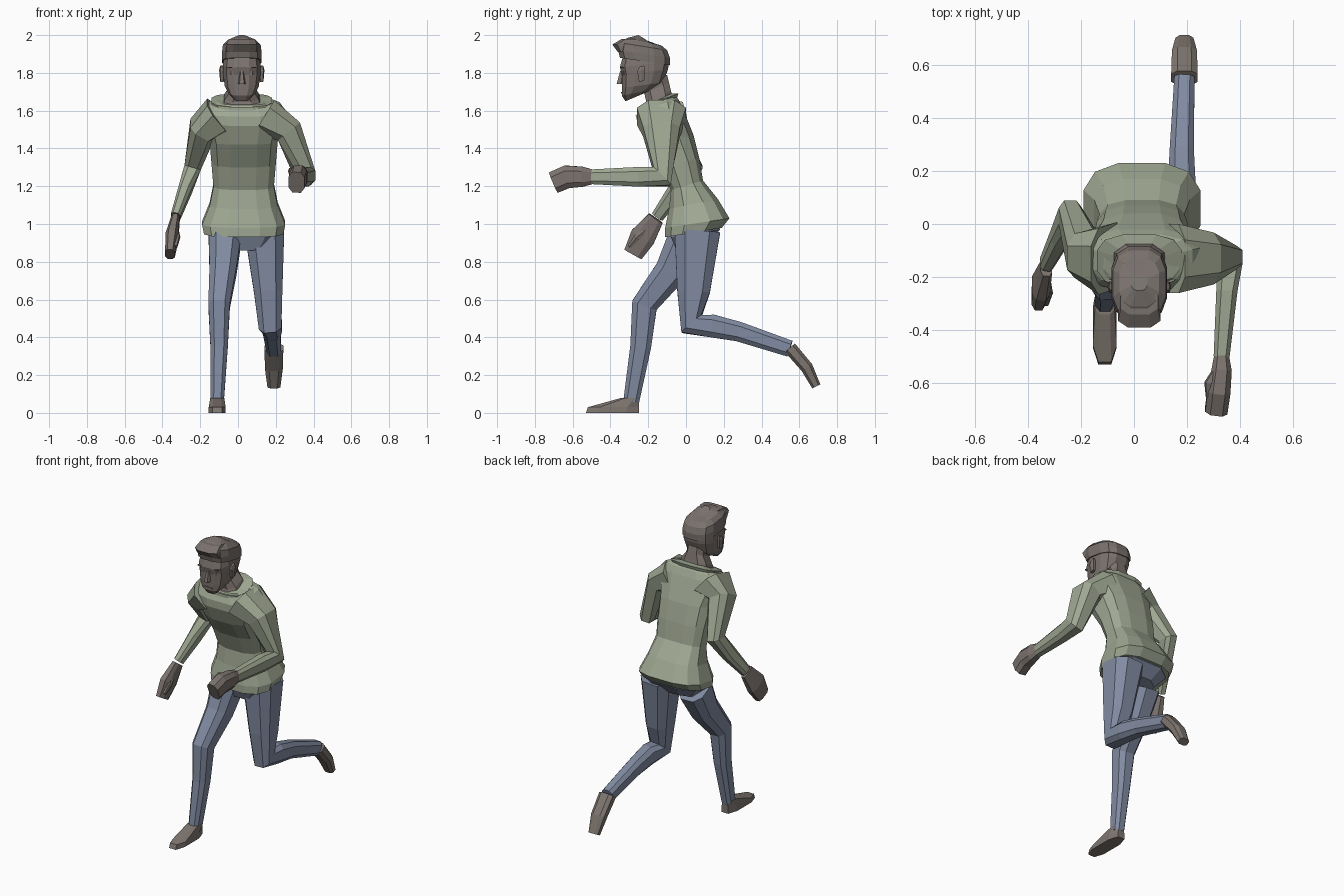
import bpy
import bmesh
from math import pi, cos, sin, copysign
from mathutils import Vector

default = bpy.data.objects.get("Cube")
if default:
    bpy.data.objects.remove(default, do_unlink=True)


def material(name, red, green, blue):
    mat = bpy.data.materials.new(name)
    mat.use_nodes = True
    colour = (red, green, blue, 1)
    mat.diffuse_color = colour
    mat.node_tree.nodes["Principled BSDF"].inputs["Base Color"].default_value = colour
    return mat


skin = material("brown skin", .2, .17, .155)
hair = material("brown hair", .19, .165, .15)
leather = material("taupe leather", .21, .18, .16)
sage = material("sage green cloth", .35, .39, .29)
denim = material("dusty blue denim", .22, .26, .36)


def outline(sides, power=.7):
    """Rounded box outline with flat sides, scaled to touch plus and minus one."""
    angles = [(step + .5) * 2 * pi / sides for step in range(sides)]
    points = [[copysign(abs(value) ** power, value) for value in (cos(angle), sin(angle))]
              for angle in angles]
    widest = max(max(point) for point in points)
    return [(along / widest, across / widest) for along, across in points]


def bridge(name, mat, loops):
    """Bridge consecutive point loops into one closed flat-shaded object."""
    bm = bmesh.new()
    rows = [[bm.verts.new(point) for point in loop] for loop in loops]
    for lower, upper in zip(rows, rows[1:]):
        for i in range(len(lower)):
            bm.faces.new((lower[i - 1], lower[i], upper[i], upper[i - 1]))
    bm.faces.new(rows[0])
    bm.faces.new(rows[-1])
    bmesh.ops.recalc_face_normals(bm, faces=bm.faces)
    mesh = bpy.data.meshes.new(name)
    bm.to_mesh(mesh)
    bm.free()
    mesh.materials.append(mat)
    bpy.context.scene.collection.objects.link(bpy.data.objects.new(name, mesh))


def loft(name, mat, x, rise, rings, sides=8):
    """Stacked rings (half width, front y, back y, front z); the back is higher by rise."""
    loops = []
    for half_width, front_y, back_y, front_z in rings:
        front = Vector((x, front_y, front_z))
        back = Vector((x, back_y, front_z + rise))
        centre, depth = (front + back) / 2, (front - back) / 2
        width = Vector((half_width, 0, 0))
        loops.append([centre + depth * along + width * across
                      for along, across in outline(sides)])
    bridge(name, mat, loops)


def limb(name, mat, path, root, joint, tip, depth_ratio, sides=8):
    """Mitred tube whose half width runs from root through the middle joint to the tip."""
    points = [Vector(point) for point in path]
    last = len(points) - 1
    loops = []
    for i, point in enumerate(points):
        incoming = (point - points[max(i - 1, 0)]).normalized()
        outgoing = (points[min(i + 1, last)] - point).normalized()
        tangent = (incoming + outgoing).normalized()
        sideways = Vector((1, 0, 0))
        sideways = (sideways - tangent * sideways.dot(tangent)).normalized()
        depth = tangent.cross(sideways) * depth_ratio
        travel = 2 * i / last
        if travel < 1:
            size = root + (joint - root) * travel
        else:
            size = joint + (tip - joint) * (travel - 1)
        loops.append([point + (sideways * across + depth * along) * size
                      for along, across in outline(sides)])
    bridge(name, mat, loops)


# Shirt body leaning forward, from flared hem to neckline
loft("shirt_body", sage, .03, .05, [
    (.21, -.11, .19, .93),
    (.22, -.11, .23, .98),
    (.18, -.09, .17, 1.08),
    (.16, -.08, .09, 1.18),
    (.17, -.13, .07, 1.3),
    (.18, -.21, .04, 1.42),
    (.21, -.25, 0, 1.52),
    (.22, -.25, -.02, 1.57),
    (.19, -.23, -.04, 1.61),
    (.14, -.22, -.06, 1.63)], sides=12)

# Wide folded collar lying on the shoulders
loft("shirt_collar", sage, .02, .07, [
    (.15, -.235, -.05, 1.59),
    (.16, -.235, -.04, 1.62),
    (.1, -.21, -.08, 1.62)], sides=12)

# Sleeves: left arm bent forward, right arm swung back
limb("left_sleeve", sage, [
    (.14, -.13, 1.57),
    (.27, -.13, 1.49),
    (.36, -.13, 1.25),
    (.35, -.25, 1.25),
    (.33, -.5, 1.25)], root=.1, joint=.05, tip=.03, depth_ratio=1.3)
limb("right_sleeve", sage, [
    (-.1, -.13, 1.57),
    (-.19, -.11, 1.5),
    (-.24, .03, 1.3),
    (-.28, -.05, 1.18),
    (-.33, -.15, 1.04)], root=.1, joint=.045, tip=.026, depth_ratio=1.3)

# Loosely closed hands with thumbs
limb("left_hand", skin, [
    (.33, -.49, 1.25),
    (.33, -.55, 1.25),
    (.32, -.63, 1.25),
    (.31, -.7, 1.22)], root=.027, joint=.044, tip=.042, depth_ratio=1.4)
limb("left_thumb", skin, [
    (.32, -.54, 1.27),
    (.28, -.6, 1.28),
    (.28, -.65, 1.27)], root=.016, joint=.016, tip=.01, depth_ratio=1.2, sides=6)
limb("right_hand", skin, [
    (-.33, -.16, 1.03),
    (-.35, -.23, .93),
    (-.36, -.28, .84)], root=.022, joint=.034, tip=.026, depth_ratio=2)
limb("right_thumb", skin, [
    (-.33, -.2, .98),
    (-.32, -.26, .93),
    (-.33, -.3, .88)], root=.014, joint=.015, tip=.01, depth_ratio=1.2, sides=6)

# Jeans: pelvis, left leg kicked back, right leg stepping forward
loft("jeans_pelvis", denim, .04, .04, [
    (.13, -.05, .12, .86),
    (.19, -.08, .18, .93),
    (.17, -.09, .17, .98)])
limb("left_jean_leg", denim, [
    (.14, .06, .96),
    (.15, .05, .8),
    (.16, .04, .64),
    (.17, .03, .47),
    (.18, .14, .46),
    (.18, .28, .43),
    (.19, .55, .34)], root=.105, joint=.06, tip=.038, depth_ratio=1.15)
limb("right_jean_leg", denim, [
    (-.07, 0, .91),
    (-.08, -.08, .75),
    (-.1, -.22, .57),
    (-.1, -.24, .35),
    (-.11, -.29, .06)], root=.085, joint=.057, tip=.035, depth_ratio=1.2)

# Shoes: left one trailing off the ground, right one planted
limb("left_shoe", leather, [
    (.19, .55, .345),
    (.19, .64, .24),
    (.19, .69, .14)], root=.05, joint=.047, tip=.034, depth_ratio=.7)
loft("right_shoe", leather, -.11, 0, [
    (.045, -.53, -.25, 0),
    (.045, -.52, -.25, .03),
    (.037, -.34, -.25, .08)])

# Neck, bare at the open collar, and head
loft("neck", skin, .02, .06, [
    (.1, -.22, -.07, 1.61),
    (.09, -.21, -.08, 1.645),
    (.06, -.22, -.09, 1.69),
    (.06, -.25, -.1, 1.73)])
loft("head", skin, .02, .03, [
    (.04, -.32, -.25, 1.65),
    (.07, -.34, -.18, 1.68),
    (.09, -.34, -.12, 1.72),
    (.1, -.34, -.095, 1.79),
    (.1, -.35, -.09, 1.83),
    (.09, -.33, -.12, 1.9)], sides=12)

# Hair cap with swept-up quiff
loft("hair_cap", hair, .02, -.04, [
    (.105, -.35, -.085, 1.88),
    (.105, -.36, -.085, 1.92),
    (.1, -.35, -.1, 1.96),
    (.075, -.31, -.13, 1.985),
    (.03, -.25, -.19, 2)], sides=12)
loft("hair_quiff", hair, .02, 0, [
    (.08, -.36, -.29, 1.91),
    (.08, -.39, -.28, 1.95),
    (.07, -.34, -.25, 1.98)])

# Nose and mouth
loft("nose", skin, .02, 0, [
    (.01, -.35, -.32, 1.81),
    (.02, -.37, -.32, 1.74)], sides=6)
loft("mouth", skin, .02, 0, [
    (.03, -.345, -.33, 1.69),
    (.03, -.345, -.33, 1.7)])

# Paired eyes, brows and ears
for label, sign in (("left", 1), ("right", -1)):
    eye_x = .02 + sign * .045
    loft(label + "_eye", skin, eye_x, 0, [
        (.02, -.34, -.32, 1.79),
        (.02, -.34, -.32, 1.81)], sides=6)
    loft(label + "_brow", hair, eye_x, 0, [
        (.03, -.35, -.33, 1.825),
        (.03, -.35, -.33, 1.83)])
    loft(label + "_ear", skin, .02 + sign * .105, .01, [
        (.01, -.25, -.22, 1.75),
        (.015, -.26, -.215, 1.81),
        (.01, -.25, -.22, 1.83)], sides=6)
